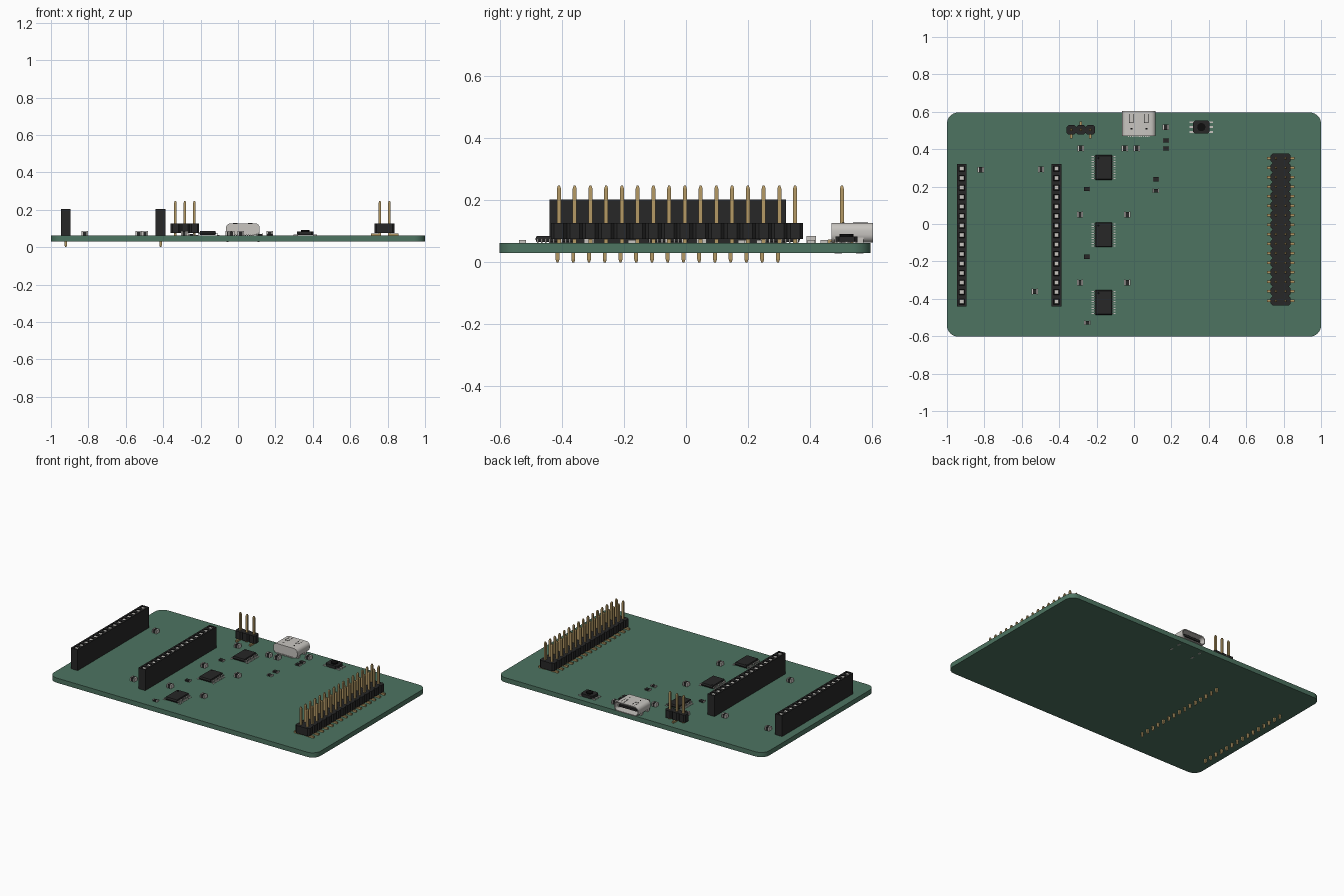
import bpy, bmesh, math
from mathutils import Matrix, Vector

if "Cube" in bpy.data.objects:
    bpy.data.objects.remove(bpy.data.objects["Cube"], do_unlink=True)

def material(name, rgb):
    m = bpy.data.materials.new(name)
    m.use_nodes = True
    m.diffuse_color = (*rgb, 1)
    m.node_tree.nodes["Principled BSDF"].inputs["Base Color"].default_value = (*rgb, 1)
    return m

MATS = [material("board green", (0.075, 0.175, 0.12)),
        material("black plastic", (0.02, 0.02, 0.02)),
        material("gold pin", (0.46, 0.32, 0.13)),
        material("steel", (0.58, 0.56, 0.53)),
        material("socket hole", (0.004, 0.004, 0.004))]
GREEN, BLACK, GOLD, STEEL, HOLE = range(5)
PITCH = 0.0508
TOP = 0.062      # upper surface of the board
PIN = 0.0128

def finish(bm, name, loc=(0, 0, 0), smooth=False):
    bmesh.ops.recalc_face_normals(bm, faces=bm.faces)
    me = bpy.data.meshes.new(name)
    bm.to_mesh(me)
    bm.free()
    for m in MATS:
        me.materials.append(m)
    ob = place(me, name, loc)
    if smooth:
        bpy.ops.object.select_all(action='DESELECT')
        ob.select_set(True)
        bpy.context.view_layer.objects.active = ob
        bpy.ops.object.shade_smooth_by_angle(angle=math.radians(35))
    return ob

def place(me, name, loc, turn=0):
    ob = bpy.data.objects.new(name, me)
    ob.location = loc
    ob.rotation_euler.z = turn
    bpy.context.collection.objects.link(ob)
    return ob

def box(bm, x, y, z, mat, top=1.0, bottom=1.0):
    """Box between the (low, high) pairs, with optional tapered ends."""
    c = Vector(((x[0] + x[1]) / 2, (y[0] + y[1]) / 2))
    verts = bmesh.ops.create_cube(bm, size=1)["verts"]
    for v in verts:
        k = top if v.co.z > 0 else bottom
        v.co = (c.x + v.co.x * k * (x[1] - x[0]), c.y + v.co.y * k * (y[1] - y[0]),
                z[1] if v.co.z > 0 else z[0])
    for f in {f for v in verts for f in v.link_faces}:
        f.material_index = mat

def pin(bm, x, y, z0, z1, mat=GOLD):
    """Square pin with a pointed tip at z1."""
    h, tip = PIN / 2, z1 + (0.01 if z1 < z0 else -0.01)
    xs, ys = (x - h, x + h), (y - h, y + h)
    box(bm, xs, ys, sorted((z0, tip)), mat)
    if z1 > z0:
        box(bm, xs, ys, (tip, z1), mat, top=0.5)
    else:
        box(bm, xs, ys, (z1, tip), mat, bottom=0.5)

def outline(w, h, r, steps):
    """Rounded rectangle points; one step gives a plain chamfer."""
    pts = []
    for i, (sx, sy) in enumerate(((1, 1), (-1, 1), (-1, -1), (1, -1))):
        for s in range(steps + 1):
            a = math.pi / 2 * (i + s / steps)
            pts.append((sx * (w / 2 - r) + r * math.cos(a), sy * (h / 2 - r) + r * math.sin(a)))
    return pts

def prism(bm, pts, z0, z1, mat, at=(0, 0)):
    f = bm.faces.new([bm.verts.new((x + at[0], y + at[1], z0)) for x, y in pts])
    ext = bmesh.ops.extrude_face_region(bm, geom=[f])["geom"]
    verts = [g for g in ext if isinstance(g, bmesh.types.BMVert)]
    bmesh.ops.translate(bm, vec=(0, 0, z1 - z0), verts=verts)
    for g in {g for v in verts for g in v.link_faces} | {f}:
        g.material_index = mat

# Circuit board
bm = bmesh.new()
prism(bm, outline(2, 1.198, 0.06, 8), 0.03, TOP, GREEN, (0, -0.003))
finish(bm, "circuit_board", smooth=True)

# Tall sockets: cells with recessed contacts, tails through the board
bm = bmesh.new()
for i in range(15):
    y = (i - 7) * PITCH
    box(bm, (-0.026, 0.026), (y - PITCH / 2, y + PITCH / 2), (TOP, 0.203), BLACK)
    pin(bm, 0, y, 0.035, 0.0)
bmesh.ops.remove_doubles(bm, verts=bm.verts, dist=0.0002)
tops = [f for f in bm.faces if f.calc_center_median().z > 0.2]
bmesh.ops.inset_individual(bm, faces=tops, thickness=0.015, depth=0)
for f in tops:
    f.material_index = HOLE
bmesh.ops.inset_individual(bm, faces=tops, thickness=0.006, depth=-0.004)
for f in tops:
    f.material_index = STEEL
socket = finish(bm, "left_socket", (-0.414, -0.059, 0))
place(socket.data, "right_socket", (-0.921, -0.059, 0))

# Double row pin header with surface feet
bm = bmesh.new()
for i in range(16):
    y = (i - 7.5) * PITCH
    prism(bm, outline(0.106, PITCH, 0.01, 1), 0.075, 0.127, BLACK, (0, y))
    for s in (-1, 1):
        pin(bm, s * PITCH / 2, y, TOP, 0.248)
        box(bm, sorted((s * 0.02, s * 0.073)), (y - PIN / 2, y + PIN / 2), (TOP, 0.074), GOLD)
finish(bm, "double_pin_header", (0.784, -0.029, 0))

# Three pin header, feet on alternating sides
bm = bmesh.new()
for i in (-1, 0, 1):
    x, s = i * PITCH, (1 if i == 0 else -1)
    prism(bm, outline(PITCH, 0.05, 0.01, 1), 0.075, 0.127, BLACK, (x, 0))
    pin(bm, x, 0, TOP, 0.248)
    box(bm, (x - PIN / 2, x + PIN / 2), sorted((0, s * 0.045)), (TOP, 0.074), GOLD)
finish(bm, "three_pin_header", (-0.284, 0.503, 0))

# Port shell: rounded tube along y, open at the back edge
bm = bmesh.new()
prism(bm, outline(0.18, 0.064, 0.026, 6), -0.066, 0.068, STEEL)
bm.transform(Matrix.Rotation(-math.pi / 2, 4, 'X'))
bm.normal_update()
bmesh.ops.recalc_face_normals(bm, faces=bm.faces)
mouth = [f for f in bm.faces if f.normal.y > 0.9]
bmesh.ops.inset_region(bm, faces=mouth, thickness=0.006, depth=0)
bmesh.ops.inset_region(bm, faces=mouth, thickness=0.0005, depth=-0.11)
mouth[0].material_index = BLACK
box(bm, (-0.065, 0.065), (-0.045, 0.05), (-0.007, 0.007), BLACK)
# spring slots and weld dots on the lid
for s in (-1, 1):
    x = s * 0.04
    for dx in (-0.011, 0.011):
        box(bm, (x + dx - 0.0015, x + dx + 0.0015), (0.005, 0.052), (0.031, 0.0325), HOLE)
    box(bm, (x - 0.011, x + 0.011), (0.003, 0.006), (0.031, 0.0325), HOLE)
    box(bm, (x - 0.005, x + 0.005), (-0.032, -0.024), (0.031, 0.0325), HOLE)
    # mounting legs
    for y in (-0.045, 0.025):
        box(bm, (s * 0.083 - 0.005, s * 0.083 + 0.005), (y - 0.012, y + 0.012),
            (-0.0675, 0), STEEL)
# rear contacts
for i in range(12):
    x = (i - 5.5) * 0.01
    box(bm, (x - 0.003, x + 0.003), (-0.072, -0.06), (-0.034, -0.028), STEEL)
finish(bm, "port_connector", (0.026, 0.536, 0.096), smooth=True)

# Flat chips with ten bent leads on each long side
bm = bmesh.new()
box(bm, (-0.044, 0.044), (-0.066, 0.066), (0.066, 0.075), BLACK, bottom=0.95)
box(bm, (-0.044, 0.044), (-0.066, 0.066), (0.075, 0.086), BLACK, top=0.94)
for i in range(10):
    y = (i - 4.5) * 0.013
    for s in (-1, 1):
        for x0, x1, z0, z1 in ((0.042, 0.052, 0.073, 0.077), (0.049, 0.053, TOP, 0.077),
                               (0.049, 0.064, TOP, 0.065)):
            box(bm, sorted((s * x0, s * x1)), (y - 0.0025, y + 0.0025), (z0, z1), STEEL)
prism(bm, outline(0.012, 0.012, 0.0059, 3), 0.0855, 0.0865, HOLE, (-0.029, 0.05))
chip = finish(bm, "chip_back", (-0.162, 0.302, 0))
place(chip.data, "chip_middle", (-0.162, -0.058, 0))
place(chip.data, "chip_front", (-0.162, -0.42, 0))

# Push button
bm = bmesh.new()
prism(bm, outline(0.088, 0.07, 0.01, 1), 0.064, 0.084, BLACK)
prism(bm, outline(0.044, 0.044, 0.0219, 4), 0.084, 0.091, HOLE)
for sx in (-1, 1):
    for y in (-0.026, 0, 0.026):
        box(bm, sorted((sx * 0.04, sx * 0.062)), (y - 0.005, y + 0.005), (TOP, 0.067), STEEL)
finish(bm, "push_button", (0.36, 0.518, 0))

# Small two-ended parts: tall capacitors and thin resistors
def two_ended(name, length, width, height, end):
    bm = bmesh.new()
    h, w = length / 2, width / 2
    box(bm, (-h + end, h - end), (-w + 0.001, w - 0.001), (TOP, TOP + height - 0.001), BLACK)
    for s in (-1, 1):
        box(bm, sorted((s * h, s * (h - end))), (-w, w), (TOP, TOP + height), STEEL)
    return finish(bm, name)

def scatter(name, proto, spots):
    for i, (x, y) in enumerate(spots):
        place(proto.data, f"{name}_{i + 1}", (x, y, 0))
    bpy.data.objects.remove(proto)

scatter("capacitor", two_ended("capacitor", 0.034, 0.031, 0.024, 0.008),
        [(-0.82, 0.29), (-0.497, 0.292), (-0.284, 0.404), (-0.05, 0.404), (0.014, 0.404),
         (0.17, 0.517), (-0.289, 0.05), (-0.037, 0.05), (-0.289, -0.313), (-0.037, -0.313),
         (-0.53, -0.361)])
scatter("resistor", two_ended("resistor", 0.034, 0.022, 0.01, 0.006),
        [(0.116, 0.178), (-0.249, -0.528)])
scatter("dark_resistor", two_ended("dark_resistor", 0.032, 0.025, 0.01, 0.002),
        [(0.171, 0.446), (0.171, 0.404), (0.117, 0.24), (-0.252, 0.187), (-0.252, -0.175)])
